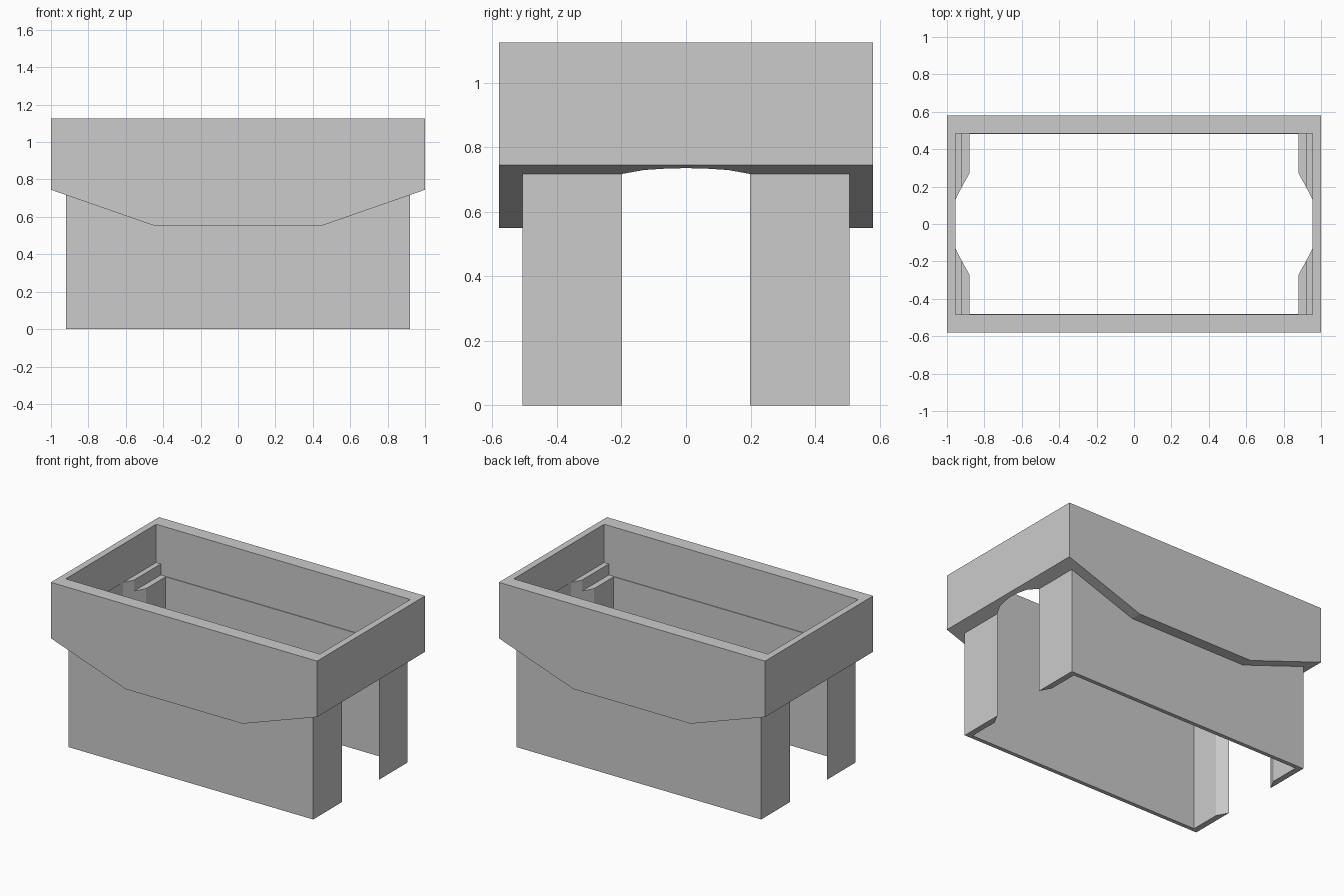
import bpy
import bmesh
from mathutils import Vector

cube = bpy.data.objects.get("Cube")
if cube:
    bpy.data.objects.remove(cube, do_unlink=True)

# Single flat grey
grey = bpy.data.materials.new("plain grey")
grey.use_nodes = True
grey.diffuse_color = (0.6, 0.6, 0.6, 1)
grey.node_tree.nodes["Principled BSDF"].inputs["Base Color"].default_value = (0.6, 0.6, 0.6, 1)


def prism(name, points, lo, hi, upright=True):
    """Extrude an outline along z (upright) or along y."""
    bm = bmesh.new()
    place = (lambda a, b: (a, b, lo)) if upright else (lambda a, b: (a, lo, b))
    face = bm.faces.new([bm.verts.new(place(a, b)) for a, b in points])
    out = bmesh.ops.extrude_face_region(bm, geom=[face])
    moved = [v for v in out["geom"] if isinstance(v, bmesh.types.BMVert)]
    step = Vector((0, 0, hi - lo)) if upright else Vector((0, hi - lo, 0))
    bmesh.ops.translate(bm, verts=moved, vec=step)
    bmesh.ops.recalc_face_normals(bm, faces=bm.faces)
    mesh = bpy.data.meshes.new(name)
    bm.to_mesh(mesh)
    bm.free()
    mesh.materials.append(grey)
    obj = bpy.data.objects.new(name, mesh)
    bpy.context.collection.objects.link(obj)
    return obj


def box(name, x, y, lo, hi):
    return prism(name, [(-x, -y), (x, -y), (x, y), (-x, y)], lo, hi)


def carve(obj, cutters):
    """Subtract the cutters and bake the result."""
    for cutter in cutters:
        cutter.hide_render = True
        mod = obj.modifiers.new("cut", 'BOOLEAN')
        mod.operation = 'DIFFERENCE'
        mod.solver = 'EXACT'
        mod.object = cutter
    bpy.context.view_layer.update()
    graph = bpy.context.evaluated_depsgraph_get()
    mesh = bpy.data.meshes.new_from_object(obj.evaluated_get(graph))
    obj.modifiers.clear()
    obj.data = mesh


# Deep collar with a sloped lower edge
half = [(0.44, 0.55), (1, 0.745), (1, 1.125)]
outline = half + [(-x, z) for x, z in reversed(half)]
collar = prism("collar", outline, -0.58, 0.58, upright=False)

# Thin-walled lower body
body = box("lower_body", 0.92, 0.507, 0, 0.79)

# Openings: stepped collar well, body well, bowed end gaps
ledge = 0.865
upper_well = box("upper_well_cutter", 0.955, 0.485, ledge, 1.3)
middle_well = box("middle_well_cutter", 0.92, 0.485, 0.4, 0.95)
body_well = box("body_well_cutter", 0.88, 0.48, -0.2, 1)
bow = [(0.875, 0.28), (0.92, 0.198), (0.955, 0.13), (0.966, 0.07), (0.972, 0)]
right = [(x, -y) for x, y in bow] + [(x, y) for x, y in reversed(bow[:-1])]
gap = prism("end_gap_cutter", right + [(-x, -y) for x, y in right], -0.2, ledge)

carve(collar, [upper_well, middle_well, gap])
carve(body, [body_well, gap])

for cutter in (upper_well, middle_well, body_well, gap):
    bpy.data.objects.remove(cutter, do_unlink=True)
